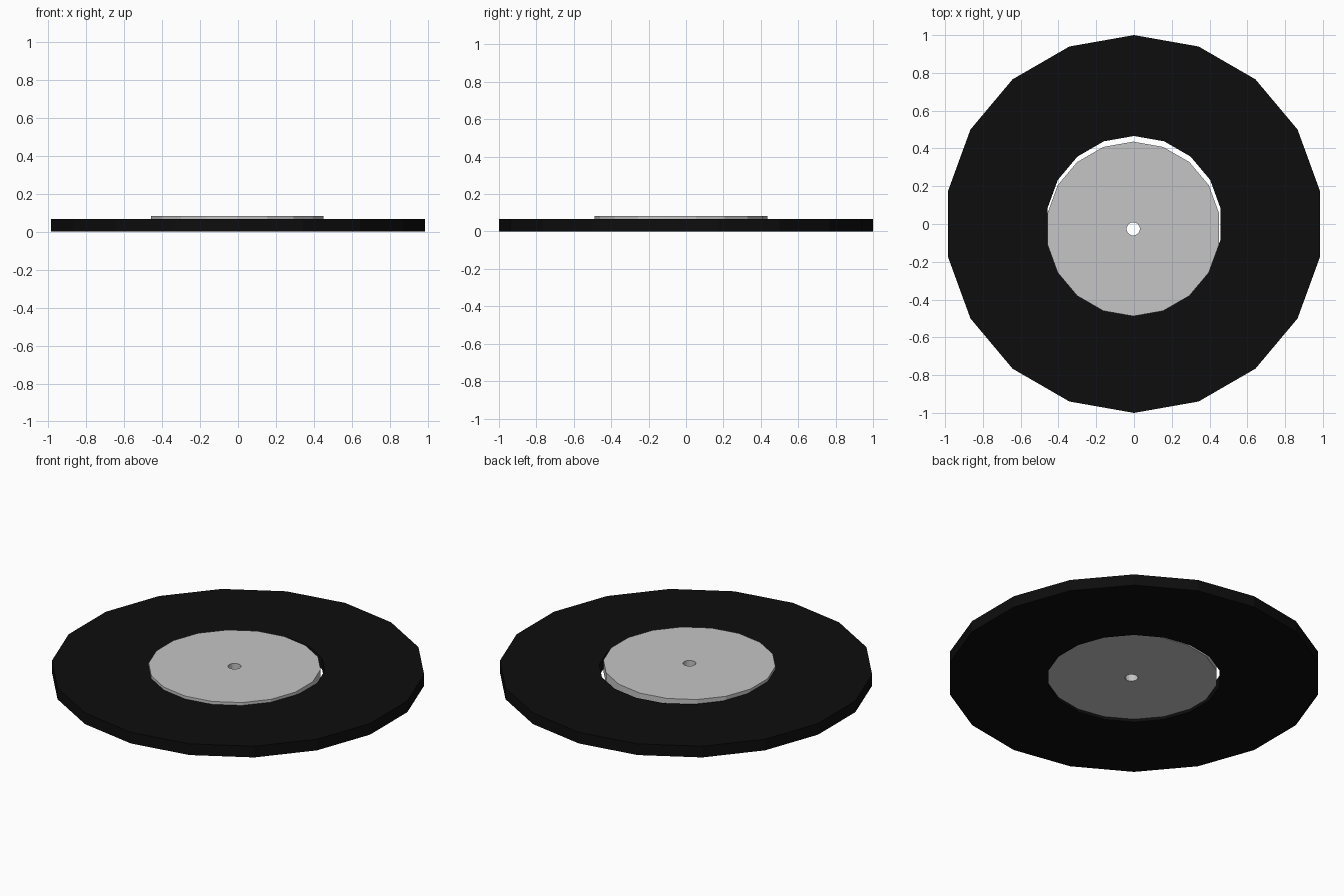
import bpy
import bmesh
import math

if "Cube" in bpy.data.objects:
    bpy.data.objects.remove(bpy.data.objects["Cube"])

SIDES = 18


def material(name, value):
    m = bpy.data.materials.new(name)
    m.diffuse_color = (value, value, value, 1)
    m.use_nodes = True
    m.node_tree.nodes["Principled BSDF"].inputs["Base Color"].default_value = m.diffuse_color
    return m


def annulus(name, centre, outer, inner, z0, z1, mat):
    """Flat-shaded washer: a rectangular section swept around z, a corner on +y."""
    bm = bmesh.new()
    section = [(outer, z0), (outer, z1), (inner, z1), (inner, z0)]
    loops = []
    for i in range(SIDES):
        a = math.pi / 2 + 2 * math.pi * i / SIDES
        loops.append([bm.verts.new((r * math.cos(a), r * math.sin(a), z))
                      for r, z in section])
    for i in range(SIDES):
        p, q = loops[i], loops[(i + 1) % SIDES]
        for k in range(4):
            n = (k + 1) % 4
            bm.faces.new((p[k], q[k], q[n], p[n]))
    bmesh.ops.recalc_face_normals(bm, faces=bm.faces)
    mesh = bpy.data.meshes.new(name)
    bm.to_mesh(mesh)
    bm.free()
    mesh.materials.append(mat)
    ob = bpy.data.objects.new(name, mesh)
    ob.location = (centre[0], centre[1], 0)
    bpy.context.collection.objects.link(ob)
    return ob


black = material("rubber_black", 0.004)
grey = material("light_grey", 0.56)

# Outer tyre ring
annulus("tyre", (0, 0), 1.0, 0.466, 0.0, 0.066, black)

# Slightly off-centre raised hub with an axle hole
annulus("hub", (-0.004, -0.026), 0.462, 0.035, 0.017, 0.083, grey)
